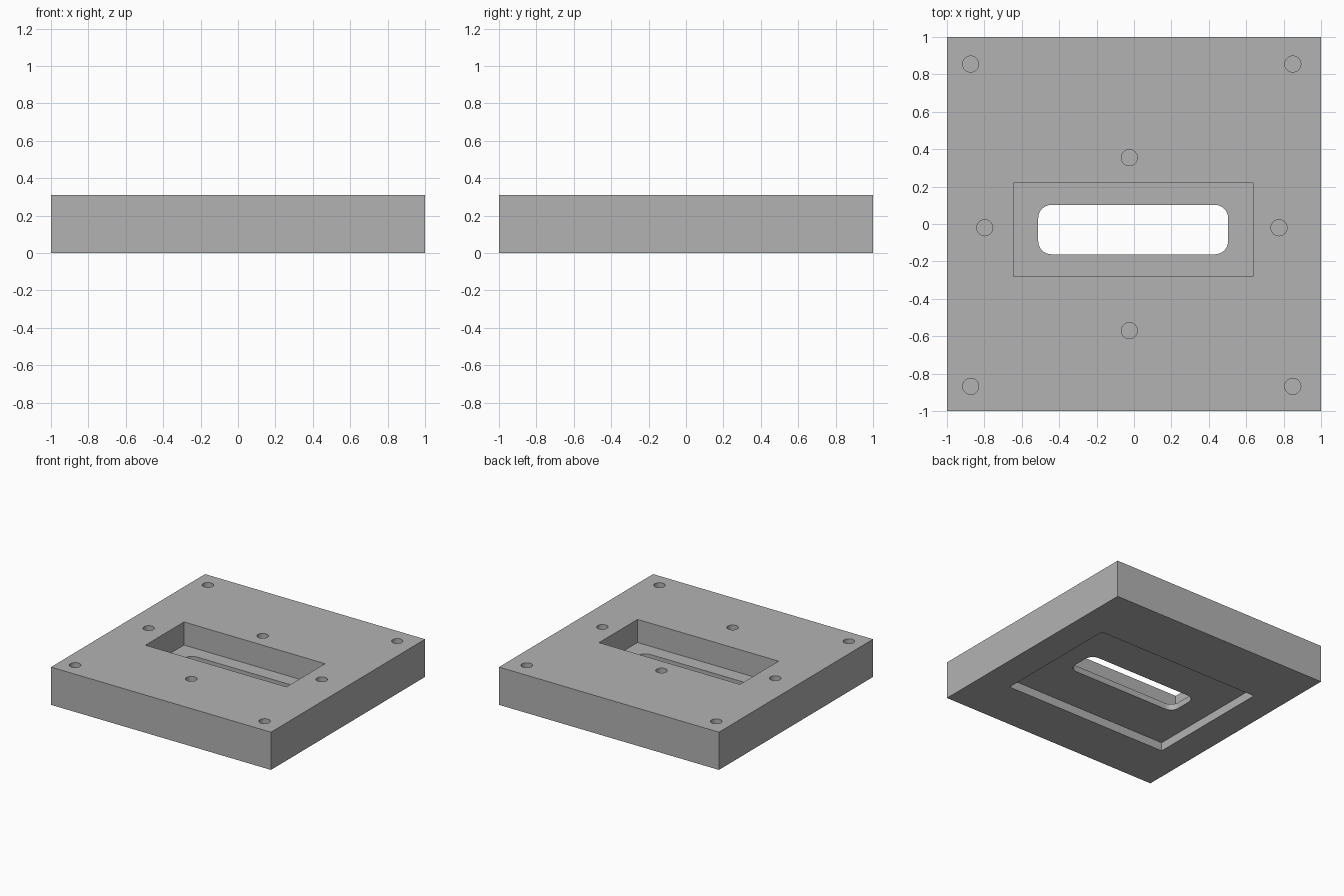
import bpy
import bmesh
from math import cos, sin, pi, radians

if "Cube" in bpy.data.objects:
    bpy.data.objects.remove(bpy.data.objects["Cube"], do_unlink=True)

HEIGHT = 0.31
POCKET_FLOOR = 0.12
RECESS_TOP = 0.07
HOLE_FLOOR = 0.15

grey = bpy.data.materials.new("plain grey")
grey.use_nodes = True
COLOUR = (0.45, 0.45, 0.45, 1)
grey.diffuse_color = COLOUR
grey.node_tree.nodes["Principled BSDF"].inputs["Base Color"].default_value = COLOUR


def prism(name, outline, z0, z1):
    """Extrude a closed outline from z0 to z1."""
    bm = bmesh.new()
    base = bm.faces.new([bm.verts.new((x, y, z0)) for x, y in outline])
    top = bmesh.ops.extrude_face_region(bm, geom=[base])["geom"]
    verts = [v for v in top if isinstance(v, bmesh.types.BMVert)]
    bmesh.ops.translate(bm, verts=verts, vec=(0, 0, z1 - z0))
    bmesh.ops.recalc_face_normals(bm, faces=bm.faces)
    mesh = bpy.data.meshes.new(name)
    bm.to_mesh(mesh)
    bm.free()
    mesh.materials.append(grey)
    obj = bpy.data.objects.new(name, mesh)
    bpy.context.collection.objects.link(obj)
    return obj


def rectangle(x0, x1, y0, y1):
    return [(x0, y0), (x1, y0), (x1, y1), (x0, y1)]


def circle(cx, cy, r, n=32):
    return [(cx + r * cos(2 * pi * i / n), cy + r * sin(2 * pi * i / n)) for i in range(n)]


def rounded(x0, x1, y0, y1, r, n=8):
    """Rectangle outline with rounded corners."""
    centres = rectangle(x0 + r, x1 - r, y0 + r, y1 - r)
    points = []
    for k, (cx, cy) in enumerate(centres):
        for i in range(n + 1):
            a = pi + pi / 2 * (k + i / n)
            points.append((cx + r * cos(a), cy + r * sin(a)))
    return points


def cut(body, name, outline, z0, z1):
    """Subtract a prism from the body and discard the cutter."""
    cutter = prism(name, outline, z0, z1)
    cutter.hide_render = True
    mod = body.modifiers.new(name, "BOOLEAN")
    mod.operation = "DIFFERENCE"
    mod.solver = "EXACT"
    mod.object = cutter
    bpy.context.view_layer.objects.active = body
    bpy.ops.object.modifier_apply(modifier=mod.name)
    bpy.data.objects.remove(cutter, do_unlink=True)


# Square block
plate = prism("mounting_block", rectangle(-1, 1, -1, 1), 0, HEIGHT)

# Top pocket, underside recess and the slot joining them
cut(plate, "top_pocket", rectangle(-0.645, 0.637, -0.28, 0.22), POCKET_FLOOR, 0.5)
cut(plate, "bottom_recess", rectangle(-0.75, 0.745, -0.57, 0.51), -0.2, RECESS_TOP)
cut(plate, "through_slot", rounded(-0.512, 0.503, -0.162, 0.102, 0.07), 0.02, 0.2)

# Blind screw holes: four at the corners, four around the pocket
holes = [(x, y) for x in (-0.873, 0.849) for y in (-0.868, 0.855)]
holes += [(-0.025, 0.355), (-0.025, -0.57), (-0.798, -0.02), (0.775, -0.02)]
for hx, hy in holes:
    cut(plate, "screw_hole", circle(hx, hy, 0.043), HOLE_FLOOR, 0.5)

# Smooth curved walls, keep the corners sharp
bpy.ops.object.select_all(action="DESELECT")
plate.select_set(True)
bpy.context.view_layer.objects.active = plate
bpy.ops.object.shade_smooth_by_angle(angle=radians(30))
